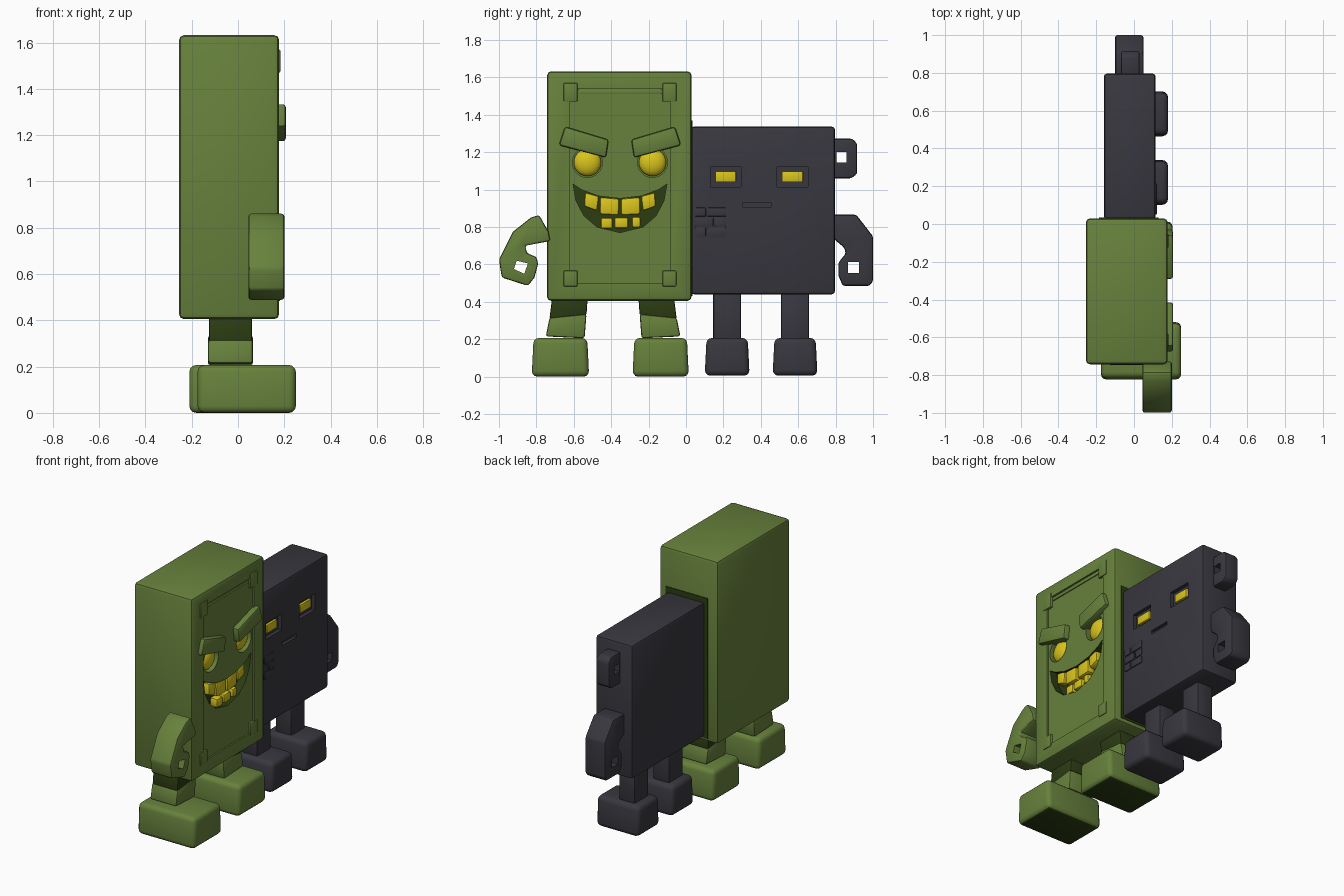
import bpy, bmesh, math
from mathutils import Vector

if "Cube" in bpy.data.objects:
    bpy.data.objects.remove(bpy.data.objects["Cube"])


def material(name, rgb):
    m = bpy.data.materials.new(name)
    m.diffuse_color = (*rgb, 1)
    m.use_nodes = True
    m.node_tree.nodes["Principled BSDF"].inputs["Base Color"].default_value = m.diffuse_color
    return m


GREEN = material("moss green", (0.135, 0.22, 0.045))
DARK = material("deep green", (0.025, 0.045, 0.006))
BLACK = material("charcoal", (0.041, 0.039, 0.050))
YELLOW = material("yellow", (0.70, 0.56, 0.012))


def prism(name, outline, x0, x1, mats, bevel=0.0, seg=2):
    """Extrude a (y, z) outline from x0 to x1 and round its sharp edges."""
    bm = bmesh.new()
    f = bm.faces.new([bm.verts.new((x0, y, z)) for y, z in outline])
    ext = bmesh.ops.extrude_face_region(bm, geom=[f])
    for v in ext["geom"]:
        if isinstance(v, bmesh.types.BMVert):
            v.co.x = x1
    bmesh.ops.recalc_face_normals(bm, faces=bm.faces[:])
    if bevel:
        edges = [e for e in bm.edges if e.calc_face_angle(0) > 0.5]
        bmesh.ops.bevel(bm, geom=edges, offset=bevel, segments=seg, profile=0.5,
                        affect='EDGES', clamp_overlap=True)
    return finish(name, bm, mats)


def finish(name, bm, mats):
    me = bpy.data.meshes.new(name)
    bm.to_mesh(me)
    bm.free()
    for m in mats:
        me.materials.append(m)
    ob = bpy.data.objects.new(name, me)
    bpy.context.collection.objects.link(ob)
    return ob


def rect(y0, y1, z0, z1):
    return [(y0, z0), (y1, z0), (y1, z1), (y0, z1)]


def circle(y, z, r, n=28):
    return [(y + r * math.cos(2 * math.pi * i / n), z + r * math.sin(2 * math.pi * i / n))
            for i in range(n)]


def cut(ob, outline, x0, x1, slot=0):
    """Carve a prism out of an object; the cut faces take the given material slot."""
    c = prism("cutter", outline, x0, x1, list(ob.data.materials))
    c.hide_render = True
    for p in c.data.polygons:
        p.material_index = slot
    m = ob.modifiers.new("cut", 'BOOLEAN')
    m.operation, m.solver, m.object = 'DIFFERENCE', 'EXACT', c
    bpy.context.view_layer.objects.active = ob
    bpy.ops.object.modifier_apply(modifier=m.name)
    bpy.data.objects.remove(c, do_unlink=True)


def flip(outline, total):
    return [(total - y, z) for y, z in outline]


FACE = -0.706   # twice the y of the green face's middle

# ---------- big green character ----------
body = prism("green_body", rect(-0.743, 0.03, 0.405, 1.632), -0.255, 0.178, [GREEN, DARK], 0.022)
cut(body, rect(-0.62, -0.086, 0.50, 1.54), 0.168, 0.3)
for side in (-0.527, FACE + 0.527):
    cut(body, circle(side, 1.145, 0.08), 0.11, 0.3)
mouth = [(-0.604, 1.03), (-0.56, 1.0), (-0.47, 0.966), (-0.353, 0.952), (-0.236, 0.966),
         (-0.146, 1.0), (-0.102, 1.03), (-0.118, 0.94), (-0.16, 0.86), (-0.23, 0.80),
         (-0.353, 0.77), (-0.476, 0.80), (-0.546, 0.86), (-0.588, 0.94)]
cut(body, mouth, 0.115, 0.3, 1)

# teeth
upper = [[(-0.545, 0.91), (-0.475, 0.885), (-0.465, 0.965), (-0.54, 0.985)],
         [(-0.462, 0.868), (-0.359, 0.862), (-0.358, 0.952), (-0.46, 0.96)]]
lower = [rect(-0.456, -0.392, 0.79, 0.85), rect(-0.383, -0.308, 0.793, 0.852),
         rect(-0.29, -0.243, 0.797, 0.855)]
for t in upper + [flip(t, FACE) for t in upper] + lower:
    prism("tooth", t, 0.11, 0.166, [YELLOW], 0.012)

# eyes, brows and panel corner plates
brow = [(-0.647, 1.337), (-0.413, 1.267), (-0.428, 1.17), (-0.68, 1.237)]
for left in (True, False):
    bm = bmesh.new()
    bmesh.ops.create_uvsphere(bm, u_segments=24, v_segments=14, radius=0.073)
    for v in bm.verts:
        v.co.x *= 0.55
        v.co += Vector((0.132, -0.527 if left else FACE + 0.527, 1.145))
    finish("green_eye", bm, [YELLOW])
    prism("brow", brow if left else flip(brow, FACE), 0.13, 0.207, [GREEN], 0.014)
    for z0, z1 in ((0.482, 0.567), (1.47, 1.57)):
        plate = rect(-0.655, -0.58, z0, z1)
        prism("corner_plate", plate if left else flip(plate, FACE), 0.15, 0.183, [GREEN], 0.006)
prism("top_bar", rect(-0.575, -0.131, 1.51, 1.535), 0.15, 0.174, [GREEN], 0.004)

# legs: light shin below, dark thigh above
shin = [(-0.75, 0.215), (-0.542, 0.205), (-0.532, 0.335), (-0.73, 0.315)]
thigh = [(-0.73, 0.31), (-0.532, 0.33), (-0.525, 0.43), (-0.715, 0.43)]
for left in (True, False):
    prism("green_shin", shin if left else flip(shin, -0.78), -0.13, 0.065, [GREEN], 0.012)
    prism("green_thigh", thigh if left else flip(thigh, -0.78), -0.126, 0.061, [DARK], 0.008)

# feet with dark soles
for y0, y1, x0, x1 in ((-0.825, -0.518, -0.175, 0.25), (-0.286, 0.015, -0.21, 0.205)):
    shape = [(y0, 0), (y1, 0), (y1 - 0.01, 0.207), (y0 + 0.01, 0.207)]
    foot = prism("green_foot", shape, x0, x1, [GREEN, DARK], 0.03, 3)
    for p in foot.data.polygons:
        if p.normal.z < -0.9:
            p.material_index = 1

# curled arm with a hole in the fist
arm = prism("green_arm", [(-0.725, 0.725), (-0.735, 0.775), (-0.785, 0.864), (-0.83, 0.85),
                          (-0.925, 0.775), (-1.0, 0.625), (-0.985, 0.53), (-0.845, 0.485),
                          (-0.81, 0.53), (-0.79, 0.605), (-0.80, 0.64), (-0.85, 0.66),
                          (-0.86, 0.70)], 0.045, 0.2, [GREEN], 0.012)
cut(arm, [(-0.92, 0.575), (-0.865, 0.55), (-0.845, 0.605), (-0.905, 0.62)], -0.1, 0.4)

# dark contact band where the two bodies meet
prism("contact_band", rect(0.026, 0.034, 0.43, 1.37), -0.185, 0.13, [DARK])

# ---------- small charcoal character ----------
body2 = prism("dark_body", rect(0.025, 0.797, 0.44, 1.337), -0.16, 0.115, [BLACK], 0.018)
for y0, y1, e0, e1 in ((0.13, 0.295, 0.157, 0.267), (0.487, 0.652, 0.513, 0.625)):
    cut(body2, rect(y0, y1, 1.015, 1.122), 0.09, 0.3)
    prism("dark_eye", rect(e0, e1, 1.04, 1.097), 0.08, 0.105, [YELLOW], 0.005)
cut(body2, rect(0.303, 0.455, 0.908, 0.932), 0.095, 0.3)

# brick patch on the cheek
for row in range(3):
    z = 0.748 + row * 0.054
    split = 0.15 if row % 2 else 0.11
    for y0, y1 in ((0.05, split - 0.004), (split + 0.004, 0.215)):
        prism("brick", rect(y0, y1, z, z + 0.047), 0.10, 0.121, [BLACK], 0.005)

# legs and feet
for y in (0.22, 0.583):
    prism("dark_leg", rect(y - 0.075, y + 0.075, 0.19, 0.46), -0.08, 0.04, [BLACK], 0.012)
    prism("dark_foot", [(y - 0.12, 0.005), (y + 0.12, 0.005), (y + 0.11, 0.207), (y - 0.11, 0.207)],
          -0.135, 0.18, [BLACK], 0.03, 3)

# curled arm and side loop
arm2 = prism("dark_arm", [(0.785, 0.866), (0.91, 0.866), (1.0, 0.75), (1.0, 0.51), (0.98, 0.485),
                          (0.838, 0.485), (0.815, 0.54), (0.815, 0.61), (0.855, 0.66),
                          (0.845, 0.69), (0.785, 0.74)], -0.10, 0.05, [BLACK], 0.012)
cut(arm2, rect(0.865, 0.925, 0.555, 0.612), -0.3, 0.3)
loop = prism("side_loop", [(0.785, 1.06), (0.885, 1.06), (0.915, 1.085), (0.915, 1.245),
                           (0.89, 1.272), (0.785, 1.272)], -0.07, 0.03, [BLACK], 0.012)
cut(loop, rect(0.805, 0.858, 1.145, 1.2), -0.3, 0.3)

# smooth rounded edges, crisp corners
bpy.ops.object.select_all(action='SELECT')
bpy.context.view_layer.objects.active = body
bpy.ops.object.shade_smooth_by_angle(angle=math.radians(35))
